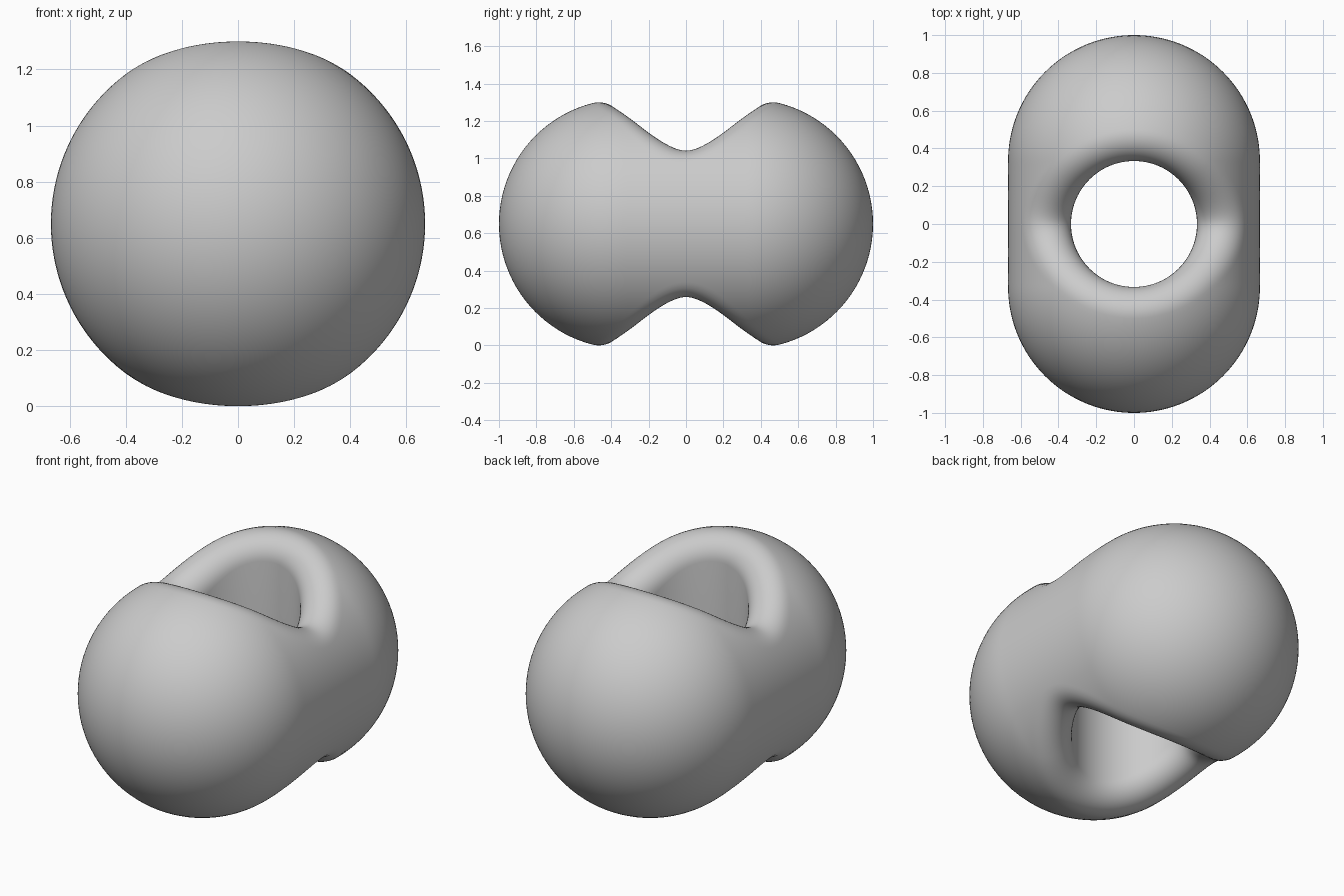
import bpy, bmesh, math
from mathutils import Vector

cube = bpy.data.objects.get("Cube")
if cube:
    bpy.data.objects.remove(cube, do_unlink=True)

R = 2 / 3            # capsule radius
HALF = 1 / 3         # half length of the straight middle
HOLE = 1 / 3         # radius of the vertical hole
F = 0.2 * R          # rounding of the hole rim
RING = HOLE + F      # circle followed by the rim rounding's centre
MID_Z = math.sqrt((R - F) ** 2 - F ** 2) + F

grey = bpy.data.materials.new("plain grey")
grey.use_nodes = True
colour = (0.6, 0.6, 0.6, 1)
grey.diffuse_color = colour
grey.node_tree.nodes["Principled BSDF"].inputs["Base Color"].default_value = colour


def stations(straight=32, cap=72):
    """Walk round the capsule outline: axis position and outward heading."""
    for side in (1, -1):
        for i in range(straight):
            yield side * HALF * (2 * i / straight - 1), math.pi * (side < 0)
        for i in range(cap):
            yield side * HALF, math.pi * (i / cap + (side < 0))


def section(axis_y, heading, arc=14, outer=22):
    """Closed section from the hole wall, over the rim, to the outside and back."""
    axis = Vector((0, axis_y, 0))
    out = Vector((math.cos(heading), math.sin(heading), 0))
    # rim centre: where the heading ray meets the ring circle
    along = axis.dot(out)
    reach = -along + math.sqrt(along ** 2 + RING ** 2 - axis_y ** 2)
    plan = axis + out * reach
    height = math.sqrt((R - F) ** 2 - reach ** 2)
    centre = plan + Vector((0, 0, height))
    inward = -plan.normalized()
    normal = (centre - axis).normalized()
    # rounded rim, turning from the hole wall through the top to the outside
    angle = inward.angle(normal)
    top = [centre + F * (inward * math.sin(angle * (1 - i / arc))
                         + normal * math.sin(angle * i / arc)) / math.sin(angle)
           for i in range(arc + 1)]
    # capsule surface down to its widest line
    tilt = math.atan2(height, reach)
    for i in range(1, outer + 1):
        a = tilt * (1 - i / outer)
        top.append(axis + R * (out * math.cos(a) + Vector((0, 0, math.sin(a)))))
    bottom = [Vector((p.x, p.y, -p.z)) for p in reversed(top[:-1])]
    return top + bottom


# Pierced capsule, skinned from sections round the hole
bm = bmesh.new()
rings = [[bm.verts.new(p) for p in section(y, h)] for y, h in stations()]
for k, ring in enumerate(rings):
    following = rings[(k + 1) % len(rings)]
    for i in range(len(ring)):
        j = (i + 1) % len(ring)
        bm.faces.new((ring[i], ring[j], following[j], following[i]))
bmesh.ops.translate(bm, verts=bm.verts, vec=(0, 0, MID_Z))
bmesh.ops.recalc_face_normals(bm, faces=bm.faces)
mesh = bpy.data.meshes.new("pierced_capsule")
bm.to_mesh(mesh)
bm.free()
mesh.materials.append(grey)
mesh.shade_smooth()
body = bpy.data.objects.new("pierced_capsule", mesh)
bpy.context.collection.objects.link(body)
